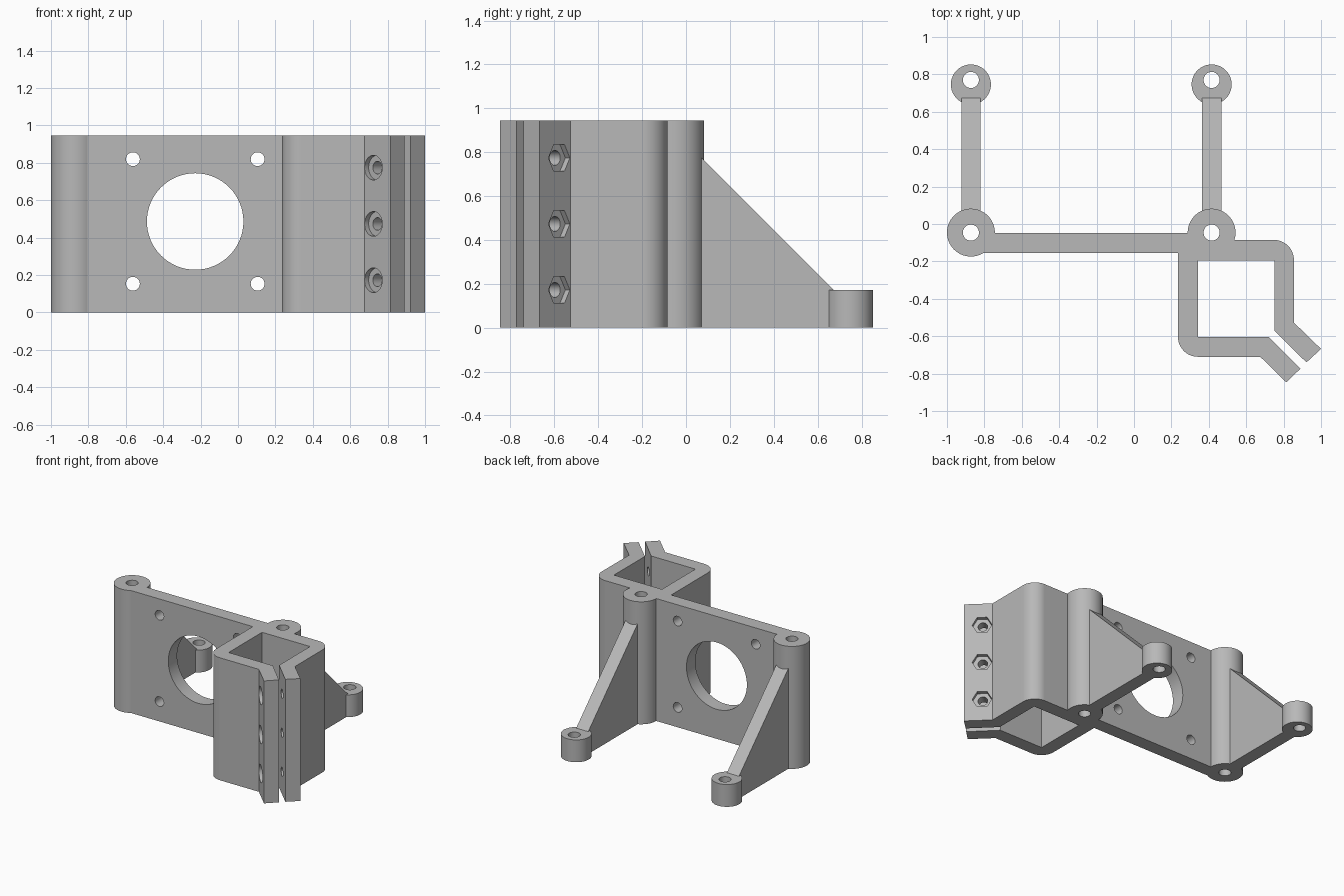
import bpy, bmesh, math
from mathutils import Matrix, Vector

cube = bpy.data.objects.get("Cube")
if cube:
    bpy.data.objects.remove(cube, do_unlink=True)

HEIGHT = 0.945
WALL = 0.107
POST_X = (-0.872, 0.415)
POST_Y = -0.046

grey = bpy.data.materials.new("plain grey")
grey.use_nodes = True
grey.diffuse_color = (0.48, 0.48, 0.48, 1)
grey.node_tree.nodes["Principled BSDF"].inputs["Base Color"].default_value = (0.48, 0.48, 0.48, 1)

UP = (Vector((1, 0, 0)), Vector((0, 1, 0)))
FRONT = (Vector((1, 0, 0)), Vector((0, 0, 1)))
SIDE = (Vector((0, 1, 0)), Vector((0, 0, 1)))
CLAMP_AXIS = Vector((1, 1, 0)).normalized()
DIAGONAL = (Vector((1, -1, 0)).normalized(), Vector((0, 0, -1)))


def arc(x, y, r, start, end, n):
    return [(x + r * math.cos(math.radians(start + (end - start) * i / n)),
             y + r * math.sin(math.radians(start + (end - start) * i / n))) for i in range(n + 1)]


def circle(r, x=0, y=0, n=64):
    return arc(x, y, r, 0, 360, n)[:-1]


def prism(name, profile, depth, plane=UP, origin=(0, 0, 0)):
    """Extrude a flat profile along the normal of its plane."""
    u, v = plane
    w = u.cross(v)
    o = Vector(origin)
    bm = bmesh.new()
    base = bm.faces.new([bm.verts.new(o + u * a + v * b) for a, b in profile])
    grown = bmesh.ops.extrude_face_region(bm, geom=[base])["geom"]
    bmesh.ops.translate(bm, vec=w * depth,
                        verts=[g for g in grown if isinstance(g, bmesh.types.BMVert)])
    bmesh.ops.recalc_face_normals(bm, faces=bm.faces)
    mesh = bpy.data.meshes.new(name)
    bm.to_mesh(mesh)
    bm.free()
    mesh.materials.append(grey)
    obj = bpy.data.objects.new(name, mesh)
    bpy.context.scene.collection.objects.link(obj)
    return obj


def combine(body, other, operation):
    mod = body.modifiers.new("combine", 'BOOLEAN')
    mod.operation = operation
    mod.solver = 'EXACT'
    mod.object = other
    bpy.ops.object.modifier_apply(modifier=mod.name)
    bpy.data.objects.remove(other, do_unlink=True)


# Mounting plate
bracket = prism("motor_bracket",
                [(POST_X[0], -0.155), (0.33, -0.155), (0.33, -0.047), (POST_X[0], -0.047)], HEIGHT)
bpy.context.view_layer.objects.active = bracket
bracket.select_set(True)

# Split square clamp with two diagonal tabs
clamp = ([(0.855, -0.527)] + arc(0.748, -0.192, WALL, 0, 90, 12) + [(0.235, -0.085)]
         + arc(0.342, -0.603, WALL, 180, 270, 12)
         + [(0.675, -0.71), (0.815, -0.847), (0.89, -0.773), (0.72, -0.603),
            (0.342, -0.603), (0.342, -0.195), (0.752, -0.195), (0.752, -0.572),
            (0.922, -0.74), (1.0, -0.668)])
solids = [prism("clamp", clamp, HEIGHT)]

# Posts, triangular ribs and foot bosses
for x in POST_X:
    solids.append(prism("post", circle(0.128, x, POST_Y), HEIGHT))
    solids.append(prism("rib", [(0, 0), (0.72, 0), (0.72, 0.125), (0, 0.845)], 0.103,
                        SIDE, (x - 0.0515, 0, 0)))
    solids.append(prism("foot", circle(0.107, x, 0.746), 0.172))
for solid in solids:
    combine(bracket, solid, 'UNION')

# Vertical screw holes
cutters = []
for x in POST_X:
    for y in (POST_Y, 0.77):
        cutters.append(prism("screw_hole", circle(0.043, x, y, 48), HEIGHT + 0.2, UP, (0, 0, -0.1)))

# Round opening and four small holes in the plate
cutters.append(prism("opening", circle(0.258, -0.229, 0.486), 0.2, FRONT, (0, 0, 0)))
for x in (-0.562, 0.105):
    for z in (0.153, 0.819):
        cutters.append(prism("plate_hole", circle(0.037, x, z, 32), 0.2, FRONT, (0, 0, 0)))

# Clamp bolts: through hole, round head recess, hexagonal nut recess
head = Vector((0.724, -0.758, 0))
nut = Vector((0.908, -0.578, 0))
for z in (0.172, 0.473, 0.774):
    lift = Vector((0, 0, z))
    for name, profile, depth, start in (
            ("bolt_hole", circle(0.034, n=32), 0.45, head - CLAMP_AXIS * 0.08),
            ("head_recess", circle(0.066, n=48), 0.08, head - CLAMP_AXIS * 0.05),
            ("nut_recess", circle(0.07, n=6), 0.08, nut - CLAMP_AXIS * 0.03)):
        # Flip the frame if needed so the extrusion follows the bolt axis
        u, v = DIAGONAL
        if u.cross(v).dot(CLAMP_AXIS) < 0:
            v = -v
        cutters.append(prism(name, profile, depth, (u, v), start + lift))
for cutter in cutters:
    combine(bracket, cutter, 'DIFFERENCE')

# Smooth round walls, keep hard edges
bpy.ops.object.shade_smooth_by_angle(angle=math.radians(30))
weighted = bracket.modifiers.new("weighted_normals", 'WEIGHTED_NORMAL')
weighted.keep_sharp = True
